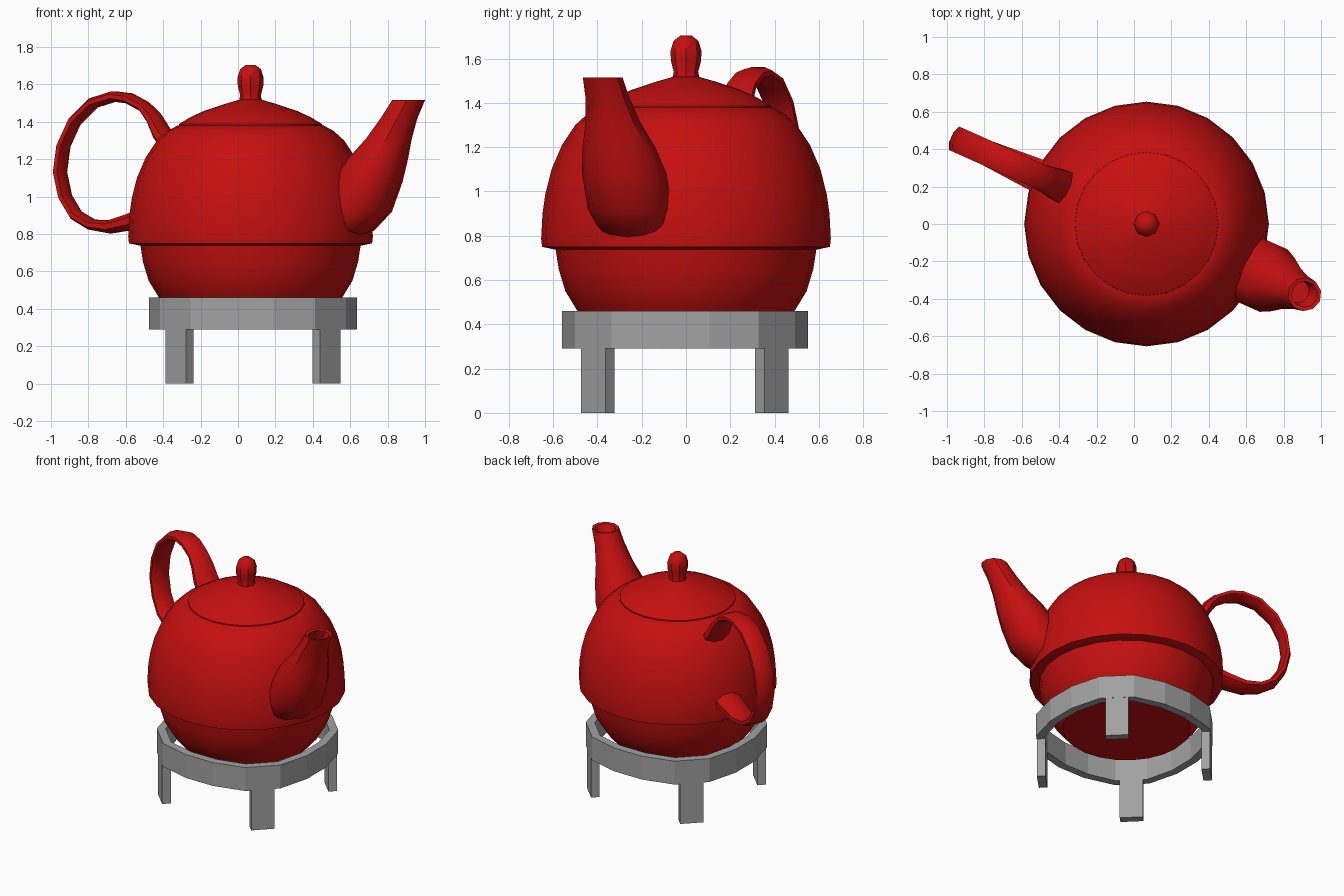
import bpy, bmesh, math
from mathutils import Vector, Matrix

cube = bpy.data.objects.get("Cube")
if cube:
    bpy.data.objects.remove(cube, do_unlink=True)


def material(name, colour):
    mat = bpy.data.materials.new(name)
    mat.use_nodes = True
    mat.diffuse_color = (*colour, 1)
    mat.node_tree.nodes["Principled BSDF"].inputs["Base Color"].default_value = (*colour, 1)
    return mat


RED = material("red_glaze", (0.56, 0.005, 0.005))
GREY = material("grey_metal", (0.36, 0.36, 0.36))
POT_AXIS = Vector((0.067, 0, 0))
STAND_AXIS = Vector((0.08, -0.005, 0))
TILT = math.radians(-24)      # spout and handle share this turn about the axis


def loft(name, rings, mat, origin, turn=0, loop=False, smooth=True):
    """Skin a series of equal-sized rings, capping the ends unless looped."""
    bm = bmesh.new()
    rows = [[bm.verts.new(p) for p in ring] for ring in rings]
    pairs = list(zip(rows, rows[1:]))
    if loop:
        pairs.append((rows[-1], rows[0]))
    for a, b in pairs:
        for i in range(len(a)):
            j = (i + 1) % len(a)
            bm.faces.new((a[i], a[j], b[j], b[i]))
    if not loop:
        bm.faces.new(rows[0][::-1])
        bm.faces.new(rows[-1])
    bmesh.ops.recalc_face_normals(bm, faces=bm.faces)
    mesh = bpy.data.meshes.new(name)
    bm.to_mesh(mesh)
    bm.free()
    obj = bpy.data.objects.new(name, mesh)
    obj.matrix_world = Matrix.Translation(origin) @ Matrix.Rotation(turn, 4, "Z")
    bpy.context.collection.objects.link(obj)
    mesh.materials.append(mat)
    if smooth:
        bpy.ops.object.select_all(action="DESELECT")
        obj.select_set(True)
        bpy.context.view_layer.objects.active = obj
        bpy.ops.object.shade_smooth_by_angle(angle=math.radians(40))
    return obj


def circle(radius, z, sides, offset=0.0):
    angles = [math.tau * i / sides for i in range(sides)]
    return [Vector((offset + radius * math.cos(a), radius * math.sin(a), z)) for a in angles]


def revolve(name, profile, sides):
    return loft(name, [circle(r, z, sides) for r, z in profile], RED, POT_AXIS)


# Cup under the pot, then the domed pot with its overhanging rim
revolve("cup", [(0.43, 0.39), (0.49, 0.46), (0.545, 0.55), (0.575, 0.65), (0.592, 0.76)], 24)
revolve("pot_body", [(0.58, 0.735), (0.65, 0.75), (0.654, 0.785), (0.648, 0.9), (0.635, 0.99),
                     (0.607, 1.1), (0.56, 1.21), (0.50, 1.3), (0.445, 1.35), (0.39, 1.38)], 24)
revolve("lid", [(0.385, 1.37), (0.383, 1.387), (0.32, 1.425), (0.25, 1.457),
                (0.13, 1.497), (0.05, 1.52)], 24)
revolve("lid_knob", [(0.064, 1.50), (0.055, 1.54), (0.068, 1.59), (0.07, 1.635),
                     (0.056, 1.68), (0.025, 1.704)], 8)

# Spout: (radius, height, distance from axis), ending in a hollow mouth
spout = [(0.11, 0.78, 0.50), (0.165, 0.82, 0.55), (0.19, 0.92, 0.625), (0.192, 1.08, 0.685),
         (0.165, 1.2, 0.745), (0.125, 1.31, 0.81), (0.1, 1.42, 0.87), (0.09, 1.515, 0.925),
         (0.07, 1.51, 0.925), (0.062, 1.44, 0.885)]
loft("spout", [circle(r, z, 10, u) for r, z, u in spout], RED, POT_AXIS, TILT)

# Handle: flattened oval swept along an arc in the radial plane (distance, height)
path = [Vector((-u, 0, z)) for u, z in
        [(0.43, 1.24), (0.52, 1.34), (0.565, 1.42), (0.62, 1.48), (0.71, 1.525), (0.80, 1.535),
         (0.92, 1.50), (1.03, 1.40), (1.095, 1.27), (1.115, 1.13), (1.085, 1.0), (1.02, 0.90),
         (0.93, 0.85), (0.82, 0.838), (0.71, 0.862), (0.58, 0.9)]]
rings = []
for i, p in enumerate(path):
    along = (path[min(i + 1, len(path) - 1)] - path[max(i - 1, 0)]).normalized()
    across = Vector((0, 1, 0))
    normal = along.cross(across)
    end = min(i, len(path) - 1 - i)
    flare = 1 + 0.35 * max(0, 3 - end) / 3
    rings.append([p + across * 0.074 * flare * math.cos(math.tau * k / 8 + math.pi / 8)
                  + normal * 0.03 * flare ** 2 * math.sin(math.tau * k / 8 + math.pi / 8)
                  for k in range(8)])
loft("handle", rings, RED, POT_AXIS, TILT)

# Stand ring: sixteen flat sides, slightly fuller on the diagonals
THICK = 0.058
section = [(0, 0.29), (0, 0.46), (-THICK, 0.46), (-THICK, 0.29)]
rings = []
for i in range(16):
    a = math.tau * (i + 0.5) / 16
    r = 0.582 - 0.022 * math.cos(4 * a)
    rings.append([Vector(((r + d) * math.cos(a), (r + d) * math.sin(a), z)) for d, z in section])
loft("stand_ring", rings, GREY, STAND_AXIS, loop=True, smooth=False)

# Four plate legs on the diagonals
outer, half = 0.585, 0.078
for i, side in enumerate(("back_left", "back_right", "front_right", "front_left")):
    rings = [[Vector((outer - d, y, z)) for d, y in
              ((0, -half), (0, half), (THICK, half), (THICK, -half))] for z in (0, 0.3)]
    loft(side + "_leg", rings, GREY, STAND_AXIS, math.radians(45 + 90 * i), smooth=False)
